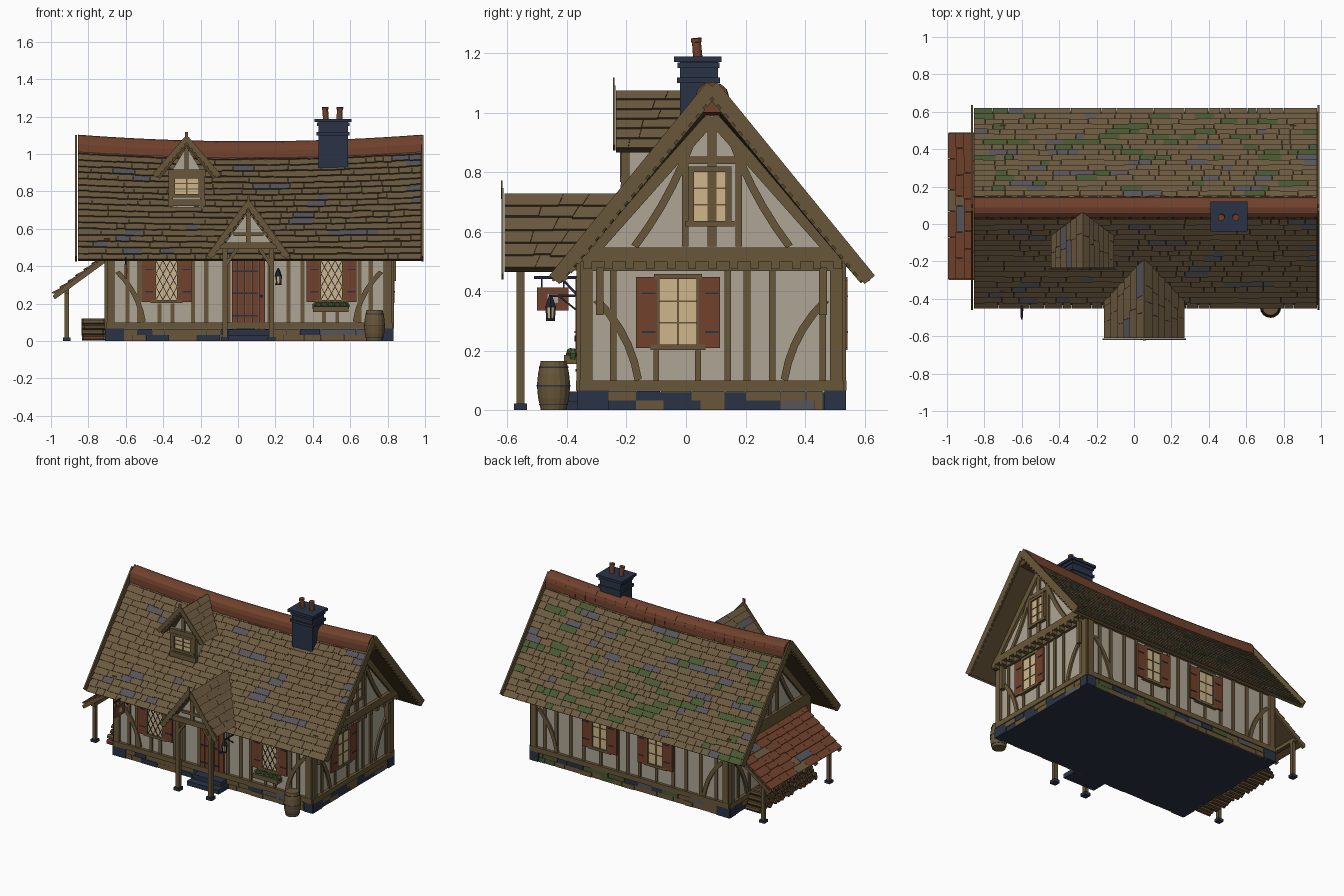
import bpy, bmesh, math, random
from collections import defaultdict
from mathutils import Vector as V

random.seed(4)
if "Cube" in bpy.data.objects:
    bpy.data.objects.remove(bpy.data.objects["Cube"], do_unlink=True)

COLOURS = dict(timber="68583C", plaster="ADA594", tile="6B5A42", rust="704330", navy="2E3648",
               slate="57555A", moss="4A5836", glass="CDB58A", iron="252A38", dark_wood="55462F")
names, mats = list(COLOURS), []
for key, code in COLOURS.items():
    rgb = [(int(code[i:i + 2], 16) / 255) ** 2.2 for i in (0, 2, 4)]
    m = bpy.data.materials.new(key)
    m.use_nodes = True
    m.diffuse_color = (*rgb, 1)
    m.node_tree.nodes["Principled BSDF"].inputs["Base Color"].default_value = (*rgb, 1)
    mats.append(m)
parts = defaultdict(bmesh.new)


# Solid between two matching outlines
def solid(name, lo, hi, mat):
    bm, n = parts[name], len(lo)
    v = [bm.verts.new(p) for p in list(lo) + list(hi)]
    loops = [range(n), range(n, 2 * n)] + [(i, (i + 1) % n, n + (i + 1) % n, n + i) for i in range(n)]
    for loop in loops:
        bm.faces.new([v[i] for i in loop]).material_index = names.index(mat)


def box(name, x0, x1, y0, y1, z0, z1, mat):
    ring = [(x0, y0), (x1, y0), (x1, y1), (x0, y1)]
    solid(name, [(x, y, z0) for x, y in ring], [(x, y, z1) for x, y in ring], mat)


def beam(name, a, b, w, d, mat="timber", out=(0, 1, 0)):
    a, b, out = V(a), V(b), V(out)
    s = (b - a).cross(out).normalized() * w / 2
    o = out * d / 2
    solid(name, *[[p + s + o, p - s + o, p - s - o, p + s - o] for p in (a, b)], mat)


# Turned shape along a -> b, profile of (radius, fraction)
def turned(name, a, b, profile, sides, mat):
    a, b = V(a), V(b)
    q = (b - a).to_track_quat('Z', 'Y')
    rings = [[a.lerp(b, t) + q @ V((r * math.cos(k * math.tau / sides), r * math.sin(k * math.tau / sides), 0))
              for k in range(sides)] for r, t in profile]
    bm = parts[name]
    vs = [[bm.verts.new(p) for p in ring] for ring in rings]
    faces = [vs[0], vs[-1]] + [(p[k], p[(k + 1) % sides], n[(k + 1) % sides], n[k])
                               for p, n in zip(vs, vs[1:]) for k in range(sides)]
    for f in faces:
        bm.faces.new(f).material_index = names.index(mat)


# Shingled slope between a top edge and a bottom edge
def shingles(name, ta, tb, ba, bb, rows, width, palette, sag=0):
    ta, tb, ba, bb = map(V, (ta, tb, ba, bb))
    n = (tb - ta).cross(ba - ta).normalized()
    n = -n if n.z < 0 else n
    length = (tb - ta).length

    def pt(u, t, h):
        return ta.lerp(tb, u).lerp(ba.lerp(bb, u), t) + n * h - V((0, 0, sag * 4 * u * (1 - u) * (1 - t)))

    def piece(u0, u1, t0, t1, h0, h1, thick, mat):
        c = [(u0, t0, h0), (u1, t0, h0), (u1, t1, h1), (u0, t1, h1)]
        solid(name, [pt(u, t, h - thick) for u, t, h in c], [pt(*k) for k in c], mat)

    for k in range(10):
        piece(k / 10, (k + 1) / 10, 0, .985, -.001, -.001, .018, "dark_wood")
    for r in range(rows):
        u, mat = 0, "tile"
        while u < 1:
            step = width * random.uniform(.5, 1.5) / length
            end = 1 if u + step > 1 - .4 * width / length else u + step
            if random.random() > .15:
                mat = random.choices(list(palette), palette.values())[0]
            low = (r + 1 + random.uniform(-.1, .08) * (r < rows - 1)) / rows
            piece(u, end - .0015 / length, max(0, (r - .2) / rows), low, .002, .012, .009, mat)
            u = end


# Wall frames: (along, height, outward) to world
WALLS = dict(front=lambda u, z, o: V((u, -.35 - o, z)), back=lambda u, z, o: V((u, .52 + o, z)),
             right=lambda u, z, o: V((.815 + o, u, z)), left=lambda u, z, o: V((-.695 - o, u, z)),
             right_gable=lambda u, z, o: V((.845 + o, u, z)), left_gable=lambda u, z, o: V((-.695 - o, u, z)),
             dormer=lambda u, z, o: V((u, -.2 - o, z)), porch=lambda u, z, o: V((u, -.575 - o, z)))


def panel(name, wall, u0, u1, z0, z1, o0, o1, mat):
    f, c = WALLS[wall], [(u0, z0), (u1, z0), (u1, z1), (u0, z1)]
    solid(name, [f(*p, o0) for p in c], [f(*p, o1) for p in c], mat)


def strut(name, wall, a, b, w=.025, o=.013, mat="timber", bow=0):
    d = V((b[0] - a[0], b[1] - a[1]))
    side, f = V((-d.y, d.x)).normalized(), WALLS[wall]
    steps = 5 if bow else 1
    mid = [V(a) + d * k / steps + side * bow * 4 * k / steps * (1 - k / steps) for k in range(steps + 1)]
    for p, q in zip(mid, mid[1:]):
        c = [p + side * w / 2, q + side * w / 2, q - side * w / 2, p - side * w / 2]
        solid(name, [f(*k, -.01) for k in c], [f(*k, o) for k in c], mat)


def window(wall, u, z0, z1, w, shutters=True, lattice=False):
    name, l, r, f = wall + "_window", u - w / 2, u + w / 2, .008 if shutters else .02
    panel(name, wall, l, r, z0, z1, -.01, .012, "glass")
    for x in (l - f / 2, r + f / 2):
        strut(name, wall, (x, z0 - .018), (x, z1 + .018), f, .022)
    for z, grow in ((z0 - .009, .03), (z1 + .009, .018)):
        strut(name, wall, (l - grow, z), (r + grow, z), .018, .022)
    if lattice:
        for c in (.33, .67, 1, 1.33, 1.67):
            a, b = max(0, c - 1), min(1, c)
            for flip in (0, 1):
                e = [(l + w * abs(flip - s), z0 + (z1 - z0) * (c - s)) for s in (a, b)]
                strut(name, wall, *e, .004, .015, "iron")
    else:
        strut(name, wall, (u, z0), (u, z1), .008, .016)
        for k in (1, 2):
            z = z0 + (z1 - z0) * k / 3
            strut(name, wall, (l, z), (r, z), .005, .015)
    if shutters:
        for s in (-1, 1):
            a, b = sorted((u + s * (w / 2 + .008), u + s * (w / 2 + .078)))
            panel(wall + "_shutters", wall, a, b, z0 - .012, z1 + .008, .01, .022, "rust")
            for z in (z0 + .04, z1 - .05):
                panel(wall + "_shutters", wall, a + .02, b - .005, z, z + .006, .022, .025, "navy")


# Pair of sloping verge boards meeting at an apex
def verge(name, apex, half, drop, w, d, out, teeth):
    across = V((0, 1, 0)) if out[0] else V((1, 0, 0))
    for s in (-1, 1):
        end = V(apex) + across * half * s - V((0, 0, drop))
        beam(name, apex, end, w, d, "timber", out)
        n = V(out).cross(end - V(apex)).normalized() * w * .5
        n = -n if n.z > 0 else n
        for k in range(1, teeth):
            p = V(apex).lerp(end, k / teeth) + n
            beam(name, p, p + (end - V(apex)) * .6 / teeth, w * .4, d * .8, "timber", out)


# Plastered body and gables
box("lower_walls", -.695, .815, -.35, .52, .06, .52, "plaster")
gable = [(-.35, .5), (.52, .5), (.52, .53), (.0875, 1.0), (-.35, .53)]
solid("upper_walls", [(-.695, *p) for p in gable], [(.845, *p) for p in gable], "plaster")

# Stone plinth
box("plinth", -.705, .825, -.355, .525, 0, .06, "navy")
for wall, a, b in (("front", -.71, .83), ("back", -.71, .83), ("left", -.36, .53), ("right", -.36, .53)):
    mix = dict(timber=6, navy=1.8, slate=.4, moss=1.8 if wall == "back" else .1)
    for z in (0, .033):
        u = a + .07
        while u < b - .07:
            e = min(u + random.uniform(.06, .13), b - .07)
            mat = random.choices(list(mix), mix.values())[0]
            panel("plinth", wall, u, e - .002, z, z + .032, 0, random.uniform(.009, .015), mat)
            u = e
    for u, w in ((a, .1), (b - .065, .065)):
        panel("plinth", wall, u, u + w, 0, .066, 0, .017, "navy")

# Timber frame
studs = dict(front=(-.59, -.53, -.24, -.17, -.05, .17, .27, .345, .65, .71), right=(-.245, .14, .205, .29, .46),
             back=(-.6, -.48, -.37, -.27, -.01, .08, .16, .42, .52, .63, .72), left=(-.25, -.13, 0, .17, .3, .42))
for wall, xs in studs.items():
    a, b = (-.695, .815) if wall in ("front", "back") else (-.35, .52)
    name = wall + "_timbers"
    strut(name, wall, (a - .01, .083), (b + .01, .083), .034, .02)
    strut(name, wall, (a, .485), (b, .485), .035, .018)
    for x in (a + .015, b - .015):
        strut(name, wall, (x, .08), (x, .5), .042, .018)
    for x in xs:
        strut(name, wall, (x, .09), (x, .48), .022, .008)
    strut(name, wall, (a + .05, .37), (a + .19, .1), .026, .012, bow=.025)
    strut(name, wall, (b - .05, .37), (b - .19, .1), .026, .012, bow=-.025)
for wall in ("right_gable", "left_gable"):
    name = wall + "_timbers"
    strut(name, wall, (-.36, .523), (.53, .523), .048, .022)
    strut(name, wall, (.0875, .55), (.0875, .98), .03)
    strut(name, wall, (-.05, .84), (.225, .84), .026)
    for s in (-1, 1):
        strut(name, wall, (.0875 + s * .4, .535), (.0875, .985), .04, .018)
        strut(name, wall, (.0875 + s * .26, .55), (.0875 + s * .07, .9), .026, bow=s * .015)
        strut(name, wall, (.0875 + s * .09, .55), (.0875 + s * .09, .84), .022)
for k in range(13):
    y = -.33 + k * .07
    box("jetty_joists", .8, .87, y - .014, y + .014, .475, .503, "timber")
for y in (-.29, .46):
    strut("jetty_brackets", "right", (y, .32), (y, .48), .026, .03)

# Windows
for x in (-.382, .5):
    window("front", x, .22, .43, .113, lattice=True)
for x in (-.14, .29):
    window("back", x, .22, .43, .11)
window("right", -.027, .22, .44, .125)
window("right_gable", .08, .635, .8, .105, shutters=False)
for wall, xs in (("front", (-.42, -.35, .46, .53)), ("right", (-.1, .04)), ("back", (-.14, .29))):
    for x in xs:
        strut(wall + "_timbers", wall, (x, .09), (x, .2), .02, .008)

# Flower box
box("flower_box", .4, .59, -.41, -.36, .155, .185, "timber")
for k in range(11):
    x = .41 + k * .017
    turned("flowers", (x, -.38, .17), (x + .004, -.38 - .012 * (k % 2), .207), [(.012, 0), (.018, .6), (.006, 1)],
           6, "moss")

# Main roof, sagging towards the middle
SAG, FRONT, BACK = .035, dict(tile=20, slate=1.6), dict(tile=14, moss=3, slate=1.6)
for side, y, mix in (("front", -.442, FRONT), ("back", .61, BACK)):
    shingles(side + "_roof", (-.855, .0875, 1.065), (.98, .0875, 1.065), (-.855, y, .43), (.98, y, .43),
             19, .085, mix, SAG)
arc = [(.056 * math.cos(t * math.pi / 6), .05 * math.sin(t * math.pi / 6) + 1.053) for t in range(7)]
arc = [(.058, 1.0)] + arc + [(-.058, 1.0)]
for k in range(24):
    ends = []
    for j in (k, k + 1.04):
        u, g = min(j / 24, 1), 1 + .03 * (j == k)
        ends.append([(-.855 + 1.835 * u, .0875 + y * g, z - SAG * 4 * u * (1 - u)) for y, z in arc])
    solid("ridge_cap", *ends, "rust")
for x in (-.866, .987):
    verge("verge_boards", (x, .0875, 1.088), .53, .65, .045, .01, (1, 0, 0), 22)

# Chimney
box("chimney", .43, .587, -.02, .108, .85, 1.17, "navy")
for z, g in ((1.1, .01), (1.15, .008), (1.17, .02)):
    box("chimney", .43 - g, .587 + g, -.02 - g, .108 + g * .6, z, z + .018, "navy")
for x, lean in ((.47, -.004), (.542, .003)):
    turned("chimney_pots", (x, .04, 1.18), (x + lean, .034, 1.25), [(.016, 0), (.015, .8), (.018, .82), (.018, 1)], 12, "rust")

# Dormer
DX = -.275
outline = [(DX - .09, .7), (DX + .09, .7), (DX + .09, .89), (DX, 1.04), (DX - .09, .89)]
solid("dormer_walls", [(x, -.2, z) for x, z in outline], [(x, .03, z) for x, z in outline], "plaster")
window("dormer", DX, .785, .87, .125, shutters=False)
for z, h in ((.74, .1), (.9, .1)):
    strut("dormer_timbers", "dormer", (DX - h, z), (DX + h, z), .035, .02)
for s in (-1, 1):
    strut("dormer_timbers", "dormer", (DX + s * .085, .72), (DX + s * .085, .9), .025, .018)
    shingles("dormer_roof", (DX, -.235, 1.073), (DX, .06, 1.073), (DX + s * .16, -.235, .875), (DX + s * .16, -.06, .875),
             6, .13, FRONT)
strut("dormer_timbers", "dormer", (DX, .9), (DX, 1.03), .022)
verge("dormer_verge", (DX, -.241, 1.082), .172, .2, .028, .007, (0, 1, 0), 8)
beam("dormer_verge", (DX, -.243, 1.06), (DX, -.243, 1.118), .018, .006)

# Porch
PX = .055
tri = [(PX - .14, .5), (PX + .14, .5), (PX, .69)]
solid("porch_gable", [(x, -.575, z) for x, z in tri], [(x, -.555, z) for x, z in tri], "plaster")
strut("porch_timbers", "porch", (PX - .15, .51), (PX + .15, .51), .035, .015)
strut("porch_timbers", "porch", (PX, .52), (PX, .69), .025)
strut("porch_timbers", "porch", (PX - .08, .57), (PX + .08, .57), .018)
for s in (-1, 1):
    x = PX + s * .125
    box("porch_posts", x - .013, x + .013, -.57, -.542, .02, .5, "timber")
    box("porch_post_feet", x - .021, x + .021, -.578, -.534, 0, .022, "navy")
    beam("porch_timbers", (x, -.57, .485), (x, -.34, .485), .03, .026, out=(1, 0, 0))
    beam("porch_timbers", (x, -.556, .4), (x - s * .07, -.556, .5), .018, .018)
    shingles("porch_roof", (PX, -.61, .727), (PX, -.19, .727), (PX + s * .205, -.61, .473), (PX + s * .205, -.4, .473),
             6, .16, FRONT)
verge("porch_verge", (PX, -.617, .738), .21, .29, .03, .007, (0, 1, 0), 9)
beam("porch_verge", (PX, -.619, .71), (PX, -.619, .772), .016, .006)
box("door_steps", -.065, .18, -.47, -.35, 0, .03, "navy")
box("door_steps", -.05, .165, -.42, -.35, .03, .062, "navy")

# Door of upright boards with straps
for k in range(5):
    x = -.033 + k * .036
    panel("door", "front", x, x + .034, .065, .435, 0, .018, "rust")
for z in (.13, .25, .37):
    panel("door_straps", "front", -.03, .11, z, z + .008, .018, .022, "navy")
turned("door_ring", (.125, -.365, .24), (.125, -.375, .24), [(.01, 0), (.01, 1)], 8, "iron")

# Lantern and hanging sign
beam("lantern", (.215, -.35, .385), (.215, -.46, .385), .008, .008, "iron", (1, 0, 0))
beam("lantern", (.215, -.36, .33), (.215, -.43, .385), .006, .006, "iron", (1, 0, 0))
turned("lantern", (.215, -.455, .3), (.215, -.455, .385), [(.017, 0), (.017, .08), (.013, .1)], 6, "iron")
turned("lantern", (.215, -.455, .308), (.215, -.455, .345), [(.011, 0), (.015, 1)], 6, "glass")
turned("lantern", (.215, -.455, .345), (.215, -.455, .388), [(.02, 0), (.014, .5), (.004, 1)], 6, "iron")
for k in range(3):
    c, s = math.cos(k * math.tau / 3), math.sin(k * math.tau / 3)
    beam("lantern", (.215 + c * .014, -.455 + s * .014, .305), (.215 + c * .018, -.455 + s * .018, .35), .005, .005, "iron")
beam("sign_bracket", (-.6, -.35, .445), (-.6, -.51, .445), .01, .008, "iron", (1, 0, 0))
beam("sign_bracket", (-.6, -.35, .37), (-.6, -.42, .445), .008, .008, "iron", (1, 0, 0))
box("sign_board", -.606, -.594, -.5, -.395, .335, .412, "rust")
box("sign_board", -.608, -.592, -.465, -.43, .36, .39, "plaster")
for y in (-.485, -.41):
    beam("sign_bracket", (-.6, y, .41), (-.6, y, .445), .005, .005, "iron", (1, 0, 0))

# Barrel
lo, hi = (.73, -.445, 0), (.73, -.445, .165)
turned("barrel", lo, hi, [(.043, 0), (.052, .25), (.056, .5), (.052, .75), (.043, 1)], 16, "timber")
for t, r in ((.1, .0485), (.48, .057), (.86, .0495)):
    turned("barrel_hoops", lo, hi, [(r, t), (r, t + .03)], 16, "navy")

# Lean-to with log pile
shingles("lean_to_roof", (-.69, -.295, .47), (-.69, .485, .47), (-.988, -.295, .25), (-.988, .485, .25),
         7, .1, dict(rust=14, tile=1.5, slate=.6))
for y in (-.29, -.03, .22, .48):
    beam("lean_to_rafters", (-.7, y, .44), (-.985, y, .232), .022, .018)
beam("lean_to_rafters", (-.915, -.29, .265), (-.915, .48, .265), .025, .025, out=(1, 0, 0))
for y in (-.265, .455):
    box("lean_to_posts", -.927, -.903, y - .012, y + .012, .015, .26, "timber")
    box("lean_to_post_feet", -.935, -.895, y - .02, y + .02, 0, .018, "navy")
for row in range(4):
    for k in range(19 - row):
        y, z, e = -.25 + (k + row / 2) * .034, .017 + row * .029, random.uniform(-.012, .006)
        turned("log_pile", (-.825 + e, y, z), (-.715 + e, y, z), [(.016, 0), (.016, 1)], 7,
               ("rust", "timber", "dark_wood", "timber")[(k + row) % 4])

# Turn every collected part into an object
for name, bm in parts.items():
    bmesh.ops.recalc_face_normals(bm, faces=bm.faces)
    used = sorted({f.material_index for f in bm.faces})
    for f in bm.faces:
        f.material_index = used.index(f.material_index)
    mesh = bpy.data.meshes.new(name)
    bm.to_mesh(mesh)
    bm.free()
    for i in used:
        mesh.materials.append(mats[i])
    bpy.context.collection.objects.link(bpy.data.objects.new(name, mesh))
